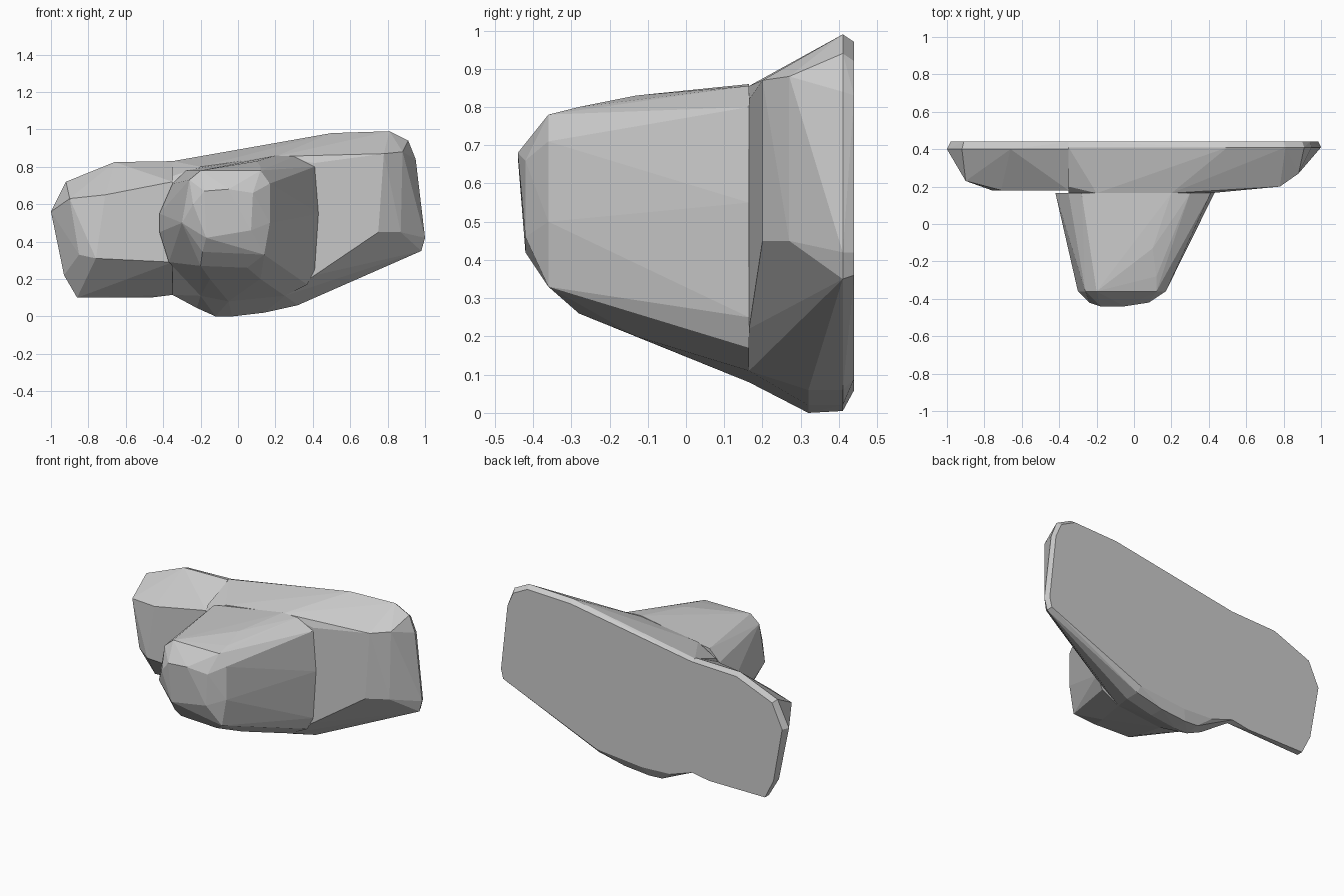
import bpy, bmesh


def hull(name, layers):
    """Faceted convex block wrapped around (x, z) outlines at given depths y."""
    bm = bmesh.new()
    for y, outline in layers:
        for x, z in outline:
            bm.verts.new((x, y, z))
    res = bmesh.ops.convex_hull(bm, input=bm.verts[:])
    loose = {v for v in res["geom_interior"] + res["geom_unused"]
             if isinstance(v, bmesh.types.BMVert) and v.is_valid}
    bmesh.ops.delete(bm, geom=list(loose), context='VERTS')
    bmesh.ops.dissolve_limit(bm, angle_limit=0.03, verts=bm.verts[:], edges=bm.edges[:])
    bmesh.ops.recalc_face_normals(bm, faces=bm.faces[:])
    mesh = bpy.data.meshes.new(name)
    bm.to_mesh(mesh)
    bm.free()
    obj = bpy.data.objects.new(name, mesh)
    bpy.context.collection.objects.link(obj)
    return obj


# Left half of the flat-backed slab
hull("left_slab", [
    (0.44, [(-0.98, 0.56), (-0.91, 0.71), (-0.66, 0.81), (-0.35, 0.82),
            (-0.35, 0.12), (-0.47, 0.10), (-0.86, 0.10), (-0.92, 0.22)]),
    (0.40, [(-1.0, 0.56), (-0.92, 0.72), (-0.66, 0.825), (-0.35, 0.83),
            (-0.35, 0.115), (-0.86, 0.10), (-0.93, 0.22)]),
    (0.23, [(-0.90, 0.63), (-0.85, 0.33)]),
    (0.18, [(-0.76, 0.31), (-0.71, 0.65), (-0.35, 0.29), (-0.35, 0.72)]),
])

# Larger right half, rising to the right
hull("right_slab", [
    (0.44, [(-0.35, 0.82), (0.5, 0.96), (0.80, 0.97), (0.90, 0.92), (0.94, 0.83),
            (0.985, 0.42), (0.97, 0.36), (0.32, 0.09), (0.0, 0.06), (-0.2, 0.07),
            (-0.35, 0.12)]),
    (0.41, [(-0.35, 0.83), (0.5, 0.98), (0.81, 0.99), (0.91, 0.94), (0.95, 0.84),
            (1.0, 0.42), (0.98, 0.35), (0.32, 0.06), (0.14, 0.02), (-0.03, 0.005),
            (-0.12, 0.01), (-0.35, 0.115)]),
    (0.32, [(0.14, 0.02), (-0.03, 0.0), (-0.12, 0.0), (-0.22, 0.045), (0.32, 0.06)]),
    (0.27, [(0.88, 0.88), (0.87, 0.45)]),
    (0.20, [(0.78, 0.87), (0.75, 0.45), (-0.35, 0.75)]),
    (0.165, [(-0.35, 0.70), (-0.2, 0.80), (0.2, 0.855), (0.41, 0.82), (0.43, 0.55),
             (0.41, 0.22), (0.25, 0.11), (-0.05, 0.08), (-0.2, 0.11), (-0.35, 0.27)]),
])

# Tapered block projecting forwards
hull("front_block", [
    (0.165, [(-0.42, 0.45), (-0.42, 0.55), (-0.35, 0.71), (-0.28, 0.78), (0.2, 0.86),
             (0.3, 0.855), (0.41, 0.80), (0.43, 0.55), (0.41, 0.25), (0.37, 0.17),
             (0.25, 0.11), (-0.05, 0.08), (-0.2, 0.11), (-0.37, 0.29)]),
    (-0.13, [(0.10, 0.83), (-0.15, 0.20), (0.12, 0.20)]),
    (-0.28, [(-0.2, 0.78), (0.12, 0.80), (0.2, 0.70), (-0.2, 0.27), (0.05, 0.26)]),
    (-0.36, [(-0.26, 0.73), (-0.2, 0.78), (0.12, 0.78), (0.17, 0.71), (0.17, 0.5),
             (0.14, 0.33), (-0.19, 0.345), (-0.30, 0.5)]),
    (-0.42, [(-0.24, 0.60), (0.08, 0.66), (0.07, 0.46), (-0.17, 0.42)]),
    (-0.44, [(-0.18, 0.67), (-0.05, 0.68)]),
])
